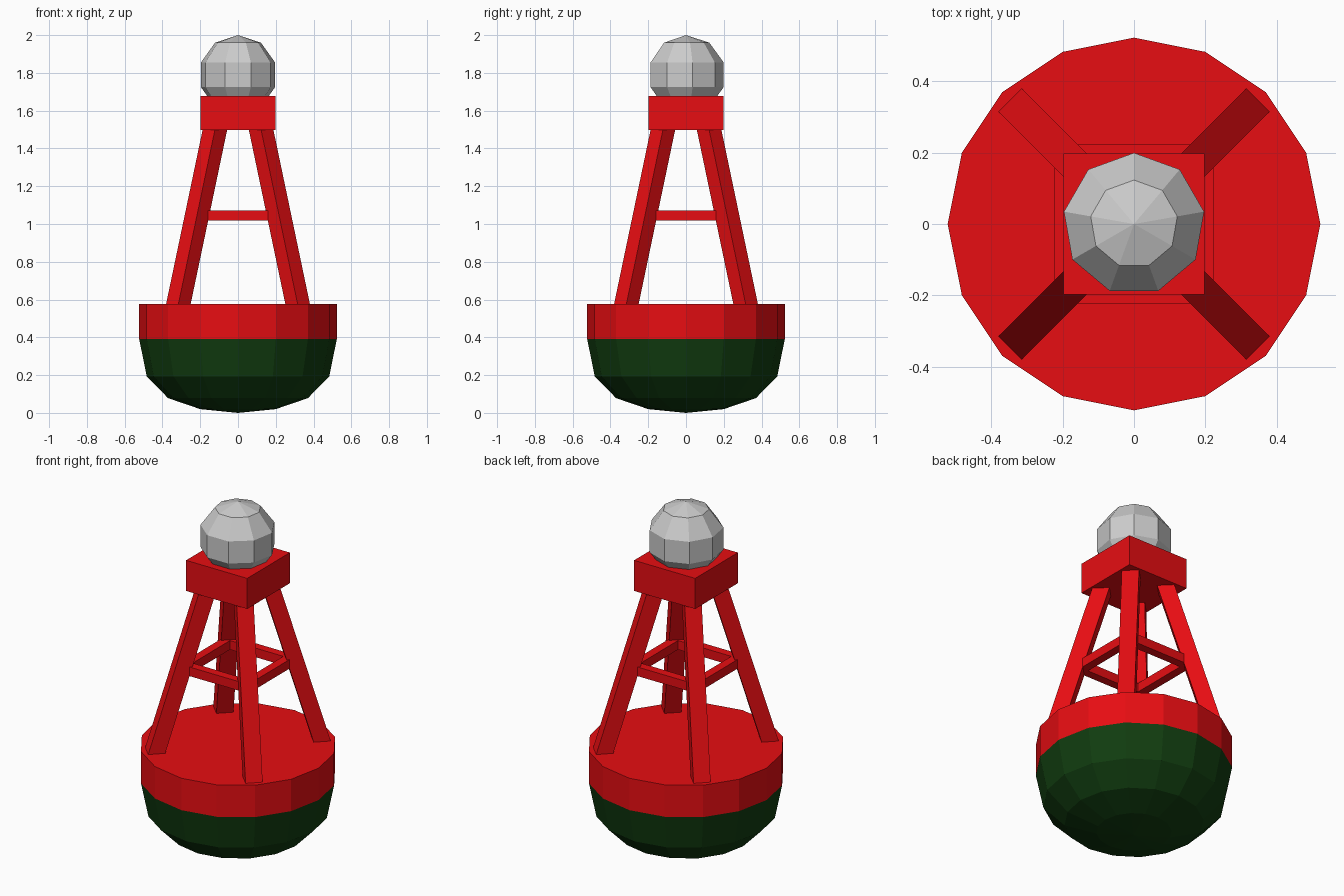
import bpy, bmesh
from math import sin, cos, pi

if "Cube" in bpy.data.objects:
    bpy.data.objects.remove(bpy.data.objects["Cube"])

def paint(name, rgb):
    m = bpy.data.materials.new(name)
    m.diffuse_color = (*rgb, 1)
    m.use_nodes = True
    m.node_tree.nodes["Principled BSDF"].inputs["Base Color"].default_value = m.diffuse_color
    return m

RED = paint("red_paint", (0.8, 0.004, 0.006))
GREEN = paint("green_paint", (0.0055, 0.046, 0.005))

def finish(name, bm, mat=None):
    bmesh.ops.recalc_face_normals(bm, faces=bm.faces)
    me = bpy.data.meshes.new(name)
    bm.to_mesh(me)
    bm.free()
    if mat:
        me.materials.append(mat)
    ob = bpy.data.objects.new(name, me)
    bpy.context.collection.objects.link(ob)
    return ob

def lathe(name, profile, sides, mat=None):
    """Revolve (radius, z) points with a vertex on +y; radius 0 makes a pole."""
    bm = bmesh.new()
    rings = []
    for r, z in profile:
        n = 1 if r == 0 else sides
        rings.append([bm.verts.new((r * sin(2 * pi * i / sides), r * cos(2 * pi * i / sides), z))
                      for i in range(n)])
    for a, b in zip(rings, rings[1:]):
        for i in range(sides):
            j = (i + 1) % sides
            quad = [a[i % len(a)], a[j % len(a)], b[j % len(b)], b[i % len(b)]]
            bm.faces.new(list(dict.fromkeys(quad)))
    # flat caps on ends that are not poles
    for ring in (rings[0], rings[-1]):
        if len(ring) > 1:
            bm.faces.new(ring)
    return finish(name, bm, mat)

def prism(name, bottom, top, mat):
    bm = bmesh.new()
    lo = [bm.verts.new(p) for p in bottom]
    hi = [bm.verts.new(p) for p in top]
    bm.faces.new(lo)
    bm.faces.new(hi)
    for i in range(4):
        j = (i + 1) % 4
        bm.faces.new((lo[i], lo[j], hi[j], hi[i]))
    return finish(name, bm, mat)

def box(name, x, y, z0, z1, hx, hy, mat):
    def rect(z):
        return [(x + sx * hx, y + sy * hy, z) for sx, sy in ((-1, -1), (1, -1), (1, 1), (-1, 1))]
    return prism(name, rect(z0), rect(z1), mat)

# Floating hull: dark bowl and red band
lathe("hull_bowl", [(0, 0), (0.2, 0.02), (0.37, 0.078), (0.483, 0.193), (0.523, 0.39)], 16, GREEN)
lathe("hull_band", [(0.523, 0.39), (0.523, 0.577)], 16, RED)

# Leaning legs with a square section turned to face the diagonal
def diamond(c, z, sx, sy, h=0.065):
    return [(sx * c + dx * h, sy * c + dy * h, z) for dx, dy in ((1, 0), (0, 1), (-1, 0), (0, -1))]

for side, sx in (("left", -1), ("right", 1)):
    for end, sy in (("front", -1), ("back", 1)):
        prism(f"{end}_{side}_leg", diamond(0.317, 0.57, sx, sy), diamond(0.121, 1.505, sx, sy), RED)

# Cross bars between the legs
for name, x, y in (("front", 0, -1), ("back", 0, 1), ("left", -1, 0), ("right", 1, 0)):
    box(f"{name}_cross_bar", x * 0.198, y * 0.198, 1.019, 1.072,
        0.2 if y else 0.025, 0.2 if x else 0.025, RED)

# Lamp platform and faceted lamp
box("lamp_platform", 0, 0, 1.498, 1.677, 0.198, 0.198, RED)
R, CZ = 0.21, 1.79
lathe("lamp", [(0 if k in (0, 5) else R * sin(pi * k / 5), CZ - R * cos(pi * k / 5))
               for k in range(6)], 9)
